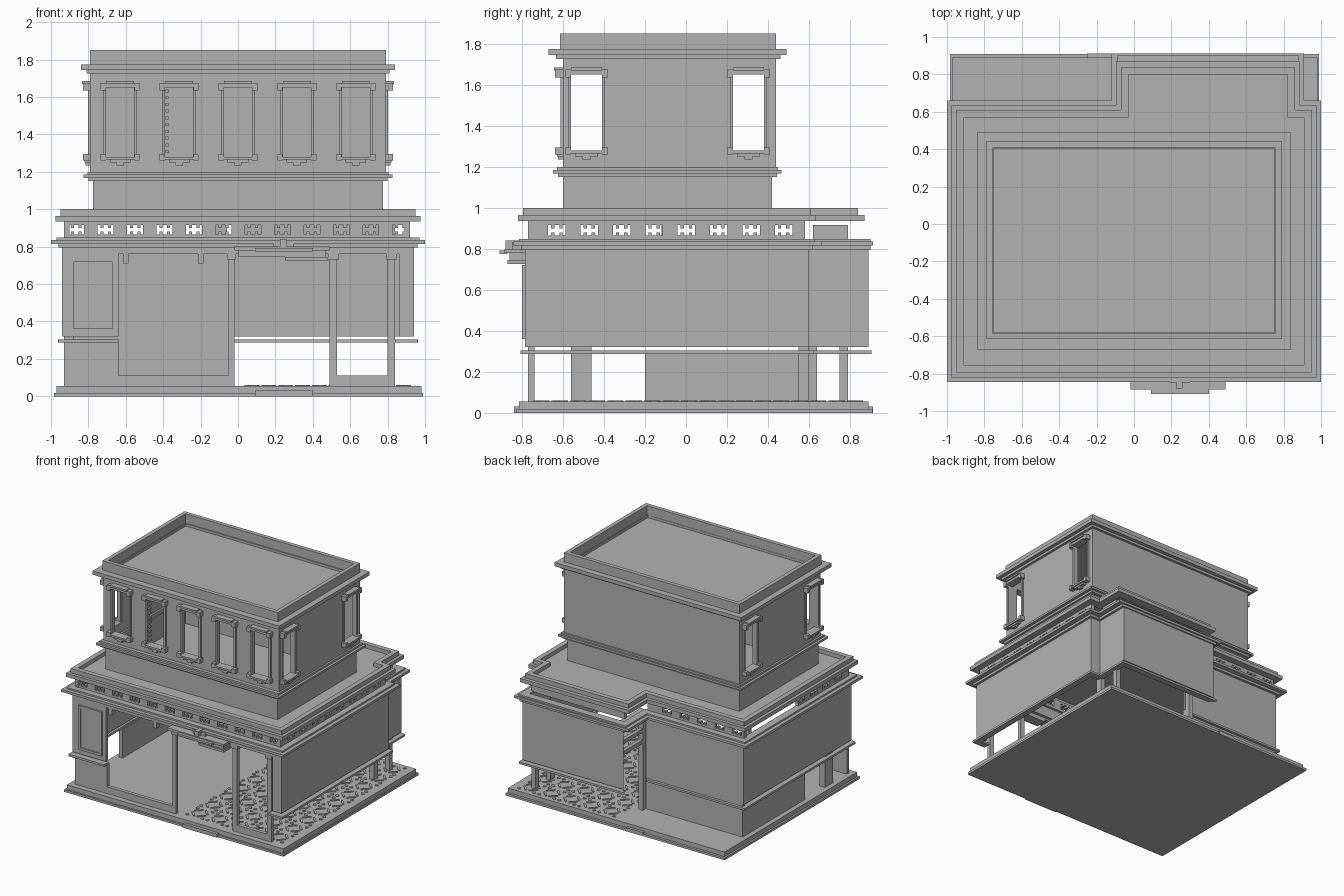
import bpy, bmesh, math
from mathutils import Matrix, Vector

cube = bpy.data.objects.get("Cube")
if cube:
    bpy.data.objects.remove(cube)

stone = bpy.data.materials.new("grey stone")
stone.use_nodes = True
stone.diffuse_color = (.45, .45, .45, 1)
stone.node_tree.nodes["Principled BSDF"].inputs["Base Color"].default_value = (.45, .45, .45, 1)


def finish(name, bm):
    bmesh.ops.recalc_face_normals(bm, faces=bm.faces)
    mesh = bpy.data.meshes.new(name)
    bm.to_mesh(mesh)
    bm.free()
    mesh.materials.append(stone)
    obj = bpy.data.objects.new(name, mesh)
    bpy.context.collection.objects.link(obj)


def add_box(bm, xs, ys, zs, turn=0):
    spans = (xs, ys, zs)
    centre = Vector([sum(s) / 2 for s in spans])
    size = Vector([abs(s[1] - s[0]) for s in spans])
    matrix = Matrix.Translation(centre) @ Matrix.Rotation(turn, 4, 'Z') @ Matrix.Diagonal(size).to_4x4()
    bmesh.ops.create_cube(bm, size=1, matrix=matrix)


def boxes(name, items):
    bm = bmesh.new()
    for item in items:
        add_box(bm, *item)
    finish(name, bm)


def box(name, xs, ys, zs):
    boxes(name, [(xs, ys, zs)])


def along(axis, run, depth, zs):
    """Box whose long direction follows the given axis."""
    return (run, depth, zs) if axis == 'x' else (depth, run, zs)


def pierced(axis, run, depth, zs, centres, width, hole):
    """Wall strip made of rails and piers around evenly tall openings."""
    items = [along(axis, run, depth, (zs[0], hole[0])), along(axis, run, depth, (hole[1], zs[1]))]
    start = run[0]
    for c in centres:
        items.append(along(axis, (start, c - width / 2), depth, hole))
        start = c + width / 2
    items.append(along(axis, (start, run[1]), depth, hole))
    return items


def plan(o, back):
    """Footprint with a rear bay, grown by o."""
    w, f, b = .94 + o, -.785 - o, .6 + o
    left, right = -.06 - o, .85 + o
    return [(-w, f), (w, f), (w, b), (right, b), (right, back), (left, back), (left, b), (-w, b)]


FRONT, BAY_LEFT = 0, 5


def ring(name, zs, out, inner, back, skip=()):
    bm = bmesh.new()
    outer_pts, inner_pts = plan(out, back), plan(inner, back - (out - inner))
    count = len(outer_pts)
    for k in range(count):
        if k in skip:
            continue
        n = (k + 1) % count
        quad = (outer_pts[k], outer_pts[n], inner_pts[n], inner_pts[k])
        low, high = [[bm.verts.new((x, y, z)) for x, y in quad] for z in zs]
        bm.faces.new(low)
        bm.faces.new(high)
        for i in range(4):
            j = (i + 1) % 4
            bm.faces.new((low[i], low[j], high[j], high[i]))
    finish(name, bm)


def rect_ring(name, xs, ys, zs, t):
    boxes(name, [
        (xs, (ys[0], ys[0] + t), zs), (xs, (ys[1] - t, ys[1]), zs),
        ((xs[0], xs[0] + t), (ys[0] + t, ys[1] - t), zs),
        ((xs[1] - t, xs[1]), (ys[0] + t, ys[1] - t), zs)])


# Base slabs and small entrance steps
box("base_lower", (-.985, .99), (-.83, .91), (0, .018))
box("base_upper", (-.97, .98), (-.815, .89), (.018, .055))
box("front_step", (.09, .4), (-.84, -.8), (0, .03))
box("back_step", (-.25, -.1), (.88, .912), (0, .03))

# Raised floor tile motifs
tiles = bmesh.new()
for col in range(5):
    for row in range(9):
        cx, cy = .12 + col * .18, -.66 + row * .18
        for q in range(4):
            a = math.radians(45 + 90 * q)
            for reach, half_l, half_w in ((.05, .008, .035), (.095, .012, .012)):
                px, py = cx + reach * math.cos(a), cy + reach * math.sin(a)
                add_box(tiles, (px - half_l, px + half_l), (py - half_w, py + half_w), (.05, .06), a)
finish("floor_tiles", tiles)

# Ground floor walls and posts
FLOOR = .055
FACE = (-.77, -.74)
box("ground_front_wall", (-.93, -.64), FACE, (FLOOR, .29))
box("ground_side_wall", (-.93, -.9), (-.2, .6), (FLOOR, .29))
box("ground_back_wall", (-.93, -.02), (.57, .6), (FLOOR, .33))
box("ground_side_post", (-.93, -.88), (-.56, -.46), (FLOOR, .33))
for y0, y1 in ((.55, .6), (.75, .79)):
    box("rear_leg", (.8, .84), (y0, y1), (FLOOR, .34))
box("bay_leg", (-.06, -.02), (.6, .64), (FLOOR, .8))

# Storefront frame
for x0, x1 in ((-.05, -.02), (.49, .53), (.8, .84)):
    box("storefront_post", (x0, x1), FACE, (FLOOR, .77))
    box("post_capital", (x0 - .01, x1 + .01), (-.78, -.73), (.73, .76))
for x0, x1 in ((-.64, -.05), (.53, .8)):
    box("window_sill_wall", (x0, x1), FACE, (FLOOR, .11))
for x in (-.6, -.2):
    box("lintel_bracket", (x - .015, x + .015), (-.785, -.74), (.71, .76))

# Floating ledge around the ground floor
ring("lower_ledge", (.287, .304), .022, -.03, .905, (FRONT, BAY_LEFT))
for x0, x1 in ((-.96, -.64), (.84, .96)):
    box("lower_ledge_front", (x0, x1), (-.807, -.75), (.287, .304))

# First floor walls
ring("shop_walls", (.32, .81), 0, -.03, .89, (FRONT, BAY_LEFT))
for x0, x1 in ((-.94, -.64), (.86, .94)):
    box("shop_front_wall", (x0, x1), (-.785, -.755), (.32, .81))
box("shop_lintel", (-.64, .86), (-.785, -.755), (.76, .81))
boxes("bay_side_bars", [((-.06, -.03), (.6, .89), (z, z + .03)) for z in (.6, .69, .78)])

# Framed panel on the shop front
box("panel_plate", (-.86, -.69), (-.792, -.785), (.38, .7))
boxes("panel_frame", [((x, x + .02), (-.8, -.785), (.36, .72)) for x in (-.88, -.69)]
      + [((-.88, -.67), (-.8, -.785), (z, z + .02)) for z in (.36, .7)])

# Door canopy
box("canopy_beam", (0, .47), (-.86, -.78), (.745, .78))
box("canopy_slab", (-.02, .49), (-.885, -.78), (.78, .8))
box("canopy_lip", (.09, .4), (-.91, -.87), (.775, .792))
box("canopy_bracket", (.25, .48), (-.87, -.78), (.725, .745))
boxes("canopy_keystone", [((.19, .3), (-.85, -.78), (.795, .83)),
                          ((.225, .26), (-.88, -.78), (.8, .84))])

# Stepped ledge under the frieze
ring("frieze_ledge_bottom", (.795, .815), .02, -.03, .9)
ring("frieze_ledge_middle", (.815, .835), .06, -.03, .912)
ring("frieze_ledge_top", (.835, .848), .03, -.03, .9)

# Pierced frieze with small ornaments inside each opening
BAND, HOLE = (.845, .935), (.865, .915)
front_x = [-.865 + .1575 * i for i in range(12)]
side_y = [-.63 + .158 * i for i in range(8)]
strips = (
    ('x', (-.93, .92), (-.765, -.735), front_x),
    ('y', (-.77, .58), (.89, .92), side_y),
    ('x', (-.93, -.06), (.55, .58), [c for c in front_x if c < -.1]),
    ('y', (-.77, -.12), (-.93, -.9), side_y[:4]),
)
for axis, run, depth, centres in strips:
    boxes("frieze", pierced(axis, run, depth, BAND, centres, .085, HOLE))
    ornaments = []
    for c in centres:
        for shift in (-.02, .02):
            ornaments.append(along(axis, (c + shift - .008, c + shift + .008), depth, (.862, .88)))
            ornaments.append(along(axis, (c + shift - .008, c + shift + .008), depth, (.9, .918)))
    boxes("frieze_ornaments", ornaments)
box("bay_frieze_back", (0, .84), (.76, .79), (.84, .915))
box("bay_frieze_side", (.81, .84), (.62, .79), (.84, .915))

# Main cornice, kerb and roof deck
ring("cornice", (.935, .965), .035, -.04, .87)
ring("roof_kerb", (.96, 1), .01, -.03, .84)
deck = bmesh.new()
face = deck.faces.new([deck.verts.new((x, y, .958)) for x, y in plan(-.025, .81)])
raised = bmesh.ops.extrude_face_region(deck, geom=[face])
bmesh.ops.translate(deck, vec=(0, 0, .01), verts=[v for v in raised["geom"] if isinstance(v, bmesh.types.BMVert)])
finish("roof_deck", deck)

# Upper storey
rect_ring("tower_plinth", (-.775, .775), (-.6, .42), (.96, 1.16), .03)
rect_ring("tower_ledge_low", (-.8, .8), (-.625, .445), (1.15, 1.168), .06)
rect_ring("tower_ledge_high", (-.825, .825), (-.65, .465), (1.168, 1.185), .08)
rect_ring("tower_ledge_top", (-.805, .805), (-.63, .45), (1.185, 1.2), .06)
WALL, OPENING = (1.19, 1.74), (1.28, 1.65)
window_x = [-.63 + .315 * i for i in range(5)]
window_y = [-.485, .305]
boxes("tower_front_wall", pierced('x', (-.79, .79), (-.6, -.57), WALL, window_x, .16, OPENING))
box("tower_back_wall", (-.79, .79), (.41, .44), WALL)
for s in (-1, 1):
    boxes("tower_side_wall", pierced('y', (-.57, .41), (s * .76, s * .79), WALL, window_y, .155, OPENING))


def window_trim(axis, c, surface, out):
    """Crown, jambs and stepped sill around one opening."""
    def piece(half, z0, z1, depth, shift=0):
        near = surface - out * .02
        return along(axis, (c + shift - half, c + shift + half), (near, surface + out * depth), (z0, z1))
    items = [piece(.1, 1.65, 1.67, .035), piece(.075, 1.67, 1.685, .045),
             piece(.085, 1.265, 1.28, .04), piece(.055, 1.25, 1.265, .03), piece(.02, 1.235, 1.25, .025)]
    for s in (-1, 1):
        items += [piece(.008, 1.28, 1.65, .012, s * .083), piece(.014, 1.635, 1.675, .04, s * .09),
                  piece(.014, 1.26, 1.295, .04, s * .09)]
    boxes("window_trim", items)


for x in window_x:
    window_trim('x', x, -.6, -1)
for y in window_y:
    for s in (-1, 1):
        window_trim('y', y, s * .79, s)

# Row of small blocks inside the second window
boxes("window_blocks", [((-.388, -.372), (-.6, -.58), (1.3 + .036 * i, 1.316 + .036 * i)) for i in range(10)])

# Tower cornice, parapet and roof
rect_ring("tower_cornice_low", (-.81, .81), (-.635, .46), (1.725, 1.745), .06)
rect_ring("tower_cornice", (-.84, .84), (-.67, .49), (1.745, 1.775), .09)
rect_ring("parapet", (-.79, .79), (-.615, .44), (1.77, 1.85), .033)
box("tower_roof", (-.77, .77), (-.6, .42), (1.735, 1.755))
